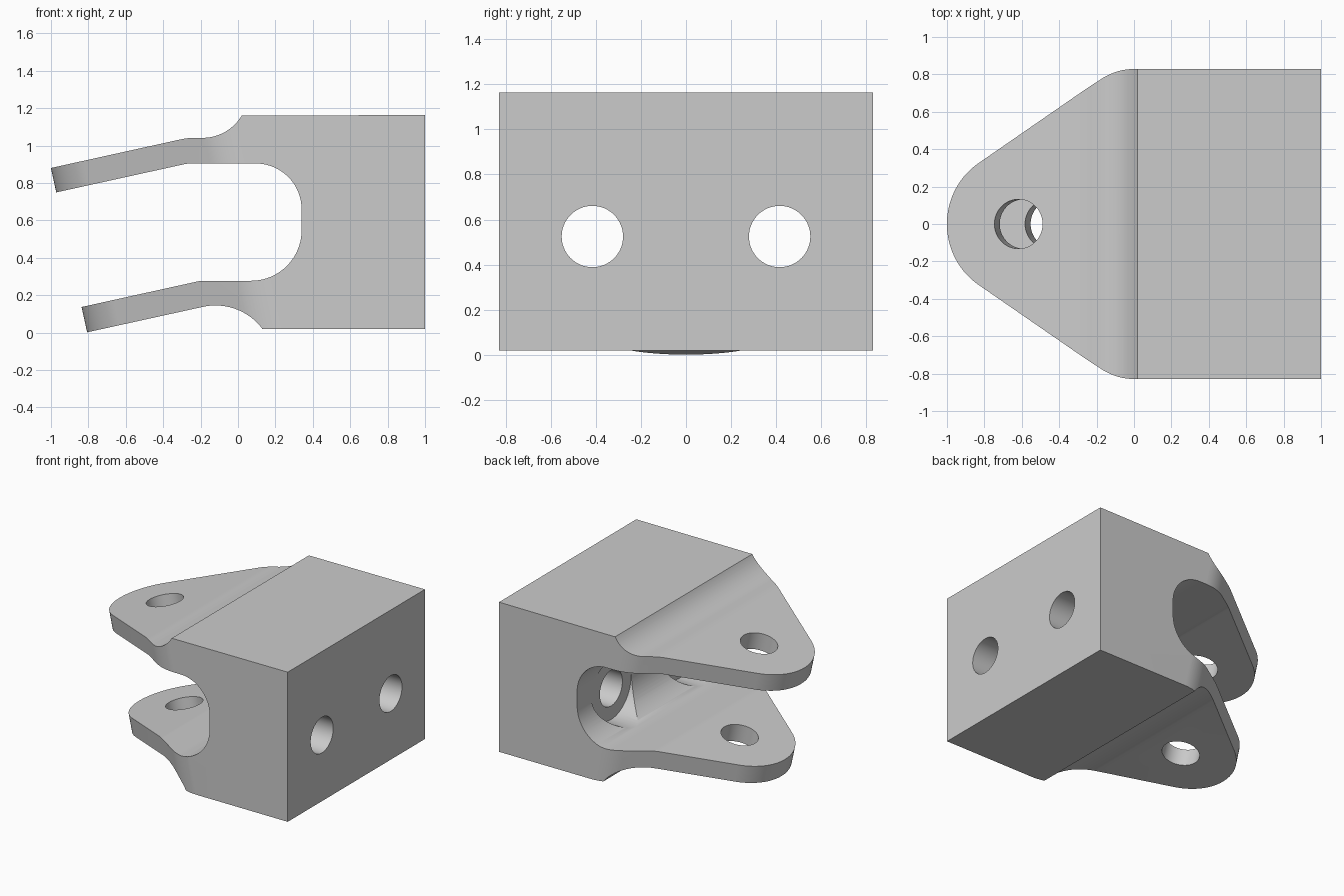
import bpy, bmesh
from math import radians, degrees, sin, cos, tan, atan2
from mathutils import Matrix, Vector

if "Cube" in bpy.data.objects:
    bpy.data.objects.remove(bpy.data.objects["Cube"])

TILT = radians(12.44)
SLOPE = tan(TILT)


def arc(cx, cy, r, a0, a1, n=20):
    return [(cx + r * cos(radians(a0 + (a1 - a0) * i / n)),
             cy + r * sin(radians(a0 + (a1 - a0) * i / n))) for i in range(n + 1)]


def fillet(prev, corner, nxt, r, n=10):
    """Points of a tangent arc that rounds a corner."""
    p, c, q = Vector(prev), Vector(corner), Vector(nxt)
    a, b = (p - c).normalized(), (q - c).normalized()
    half = a.angle(b) / 2
    t = r / tan(half)
    centre = c + (a + b).normalized() * (r / sin(half))
    s, e = c + a * t - centre, c + b * t - centre
    a0 = degrees(atan2(s.y, s.x))
    sweep = (degrees(atan2(e.y, e.x)) - a0 + 180) % 360 - 180
    return arc(centre.x, centre.y, r, a0, a0 + sweep, n)


def prism(name, pts, matrix, lo, hi):
    """Extrude a 2D outline along local z, then place it with a matrix."""
    bm = bmesh.new()
    face = bm.faces.new([bm.verts.new((x, y, lo)) for x, y in pts])
    new = bmesh.ops.extrude_face_region(bm, geom=[face], use_keep_orig=True)["geom"]
    bmesh.ops.translate(bm, vec=(0, 0, hi - lo),
                        verts=[v for v in new if isinstance(v, bmesh.types.BMVert)])
    bm.transform(matrix)
    bmesh.ops.recalc_face_normals(bm, faces=bm.faces)
    mesh = bpy.data.meshes.new(name)
    bm.to_mesh(mesh)
    bm.free()
    ob = bpy.data.objects.new(name, mesh)
    bpy.context.collection.objects.link(ob)
    return ob


def on_line(x, x0, z0):
    return (x, z0 + (x - x0) * SLOPE)


# Side profile of the forked block, arms running past their tips
up_top, up_low = on_line(-1.15, -1, 0.88), on_line(-1.15, -0.97, 0.75)
lo_top, lo_low = on_line(-1.0, -0.835, 0.137), on_line(-1.0, -0.805, 0.002)
profile = [(1, 0.02), (1, 1.163)]
profile += arc(-0.19, 1.285, 0.244, -30.8, -90)
profile += fillet((-0.19, 1.041), (-0.27, 1.041), up_top, 0.35)
profile += [up_top, up_low]
profile += fillet(up_low, (-0.27, 0.904), (0, 0.904), 0.2)
profile += arc(0.095, 0.659, 0.245, 90, 0)
profile += arc(0.07, 0.547, 0.27, 0, -90)
profile += fillet((0, 0.277), (-0.2, 0.277), lo_top, 0.2)
profile += [lo_top, lo_low]
profile += arc(-0.12, -0.1675, 0.3125, 102.4, 36.9)
side = Matrix.Rotation(radians(90), 4, 'X')
bracket = prism("clevis_bracket", profile, side, -0.828, 0.828)

# Tilted frame centred on the pin hole in the upper arm
tilted = Matrix.Translation((-0.6175, 0, 0.964)) @ Matrix.Rotation(-TILT, 4, 'Y')

# Rounded, tapered plan outline shared by both arms
R = 0.392
tang = (R * cos(radians(124)), R * sin(radians(124)))
corner = (tang[0] + (0.828 - tang[1]) / tan(radians(34)), 0.828)
shoulder = fillet(tang, corner, (2.5, 0.828), 0.33)
# The cutter is a little wider than the block past the shoulder
half = arc(0, 0, R, 180, 124, 28) + shoulder + [(shoulder[-1][0] + 0.01, 0.85), (2.5, 0.85)]
outline = half + [(x, -y) for x, y in reversed(half[1:])]
plan = prism("plan_cutter", outline, tilted, -2.5, 1.5)

circle = lambda r: arc(0, 0, r, 0, 360, 64)[:-1]
pin = prism("pin_cutter", circle(0.132), tilted, -1.2, 0.3)

# Bolt holes through the back wall, with spot faces inside the slot
cutters = [(plan, 'INTERSECT'), (pin, 'DIFFERENCE')]
for y in (-0.415, 0.415):
    along_x = Matrix.Translation((0, y, 0.525)) @ Matrix.Rotation(radians(90), 4, 'Y')
    cutters.append((prism("bolt_cutter", circle(0.136), along_x, 0.2, 1.2), 'DIFFERENCE'))
    cutters.append((prism("spot_face_cutter", circle(0.24), along_x, 0.03, 0.342), 'DIFFERENCE'))

bpy.context.view_layer.objects.active = bracket
bracket.select_set(True)
for cutter, op in cutters:
    mod = bracket.modifiers.new(cutter.name, 'BOOLEAN')
    mod.operation, mod.solver, mod.object = op, 'EXACT', cutter
    bpy.ops.object.modifier_apply(modifier=mod.name)
    bpy.data.objects.remove(cutter)

bpy.ops.object.shade_smooth_by_angle(angle=radians(25))
